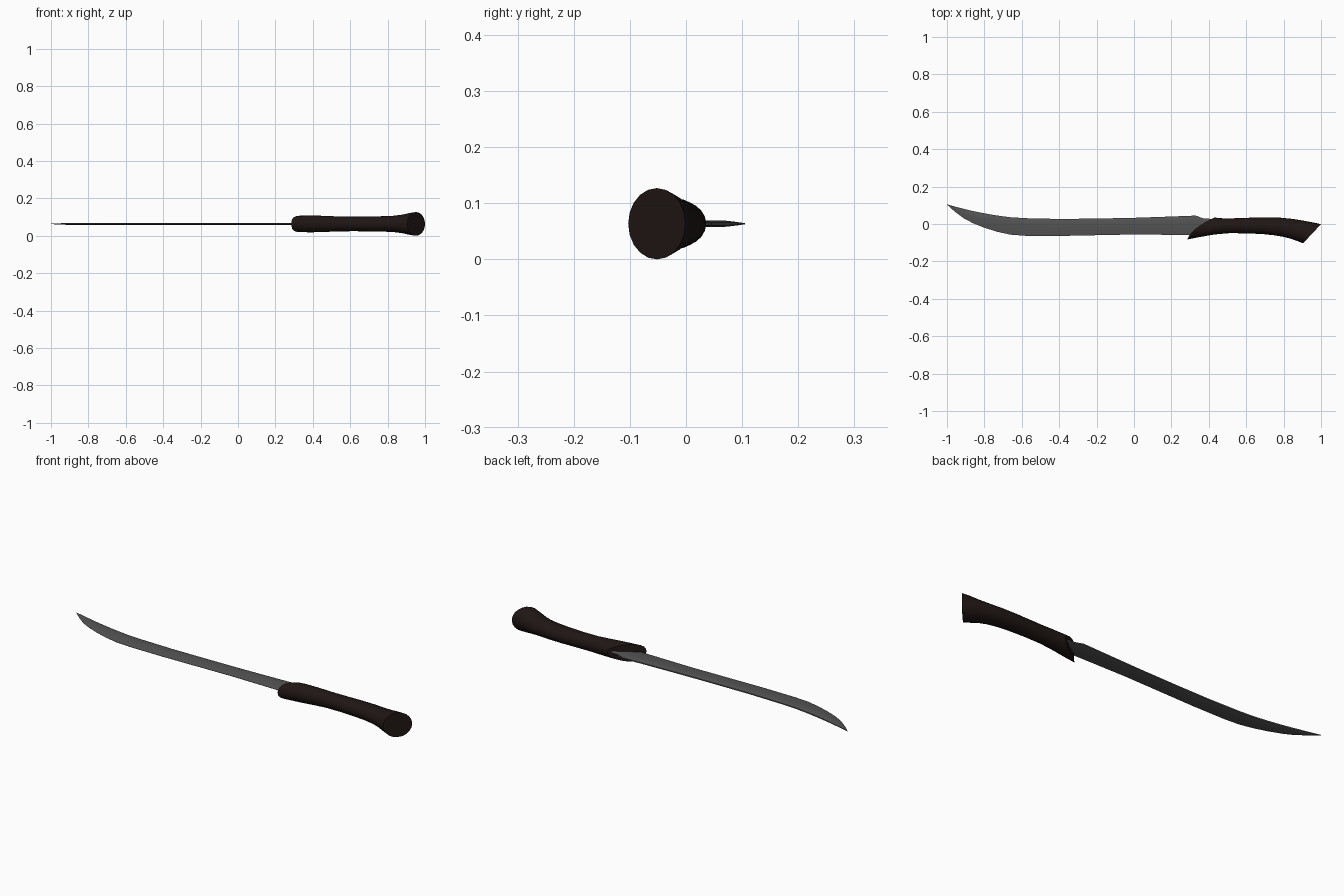
import bpy, bmesh, math

ZC = 0.0635  # height of the knife's mid plane


def material(name, rgb):
    m = bpy.data.materials.new(name)
    m.diffuse_color = (*rgb, 1)
    return m


def loft(name, rings, mat, angle):
    """Skin a list of equal-length closed rings and cap both ends."""
    bm = bmesh.new()
    loops = [[bm.verts.new(p) for p in ring] for ring in rings]
    n = len(loops[0])
    for a, b in zip(loops, loops[1:]):
        for i in range(n):
            j = (i + 1) % n
            bm.faces.new((a[i], a[j], b[j], b[i]))
    bm.faces.new(loops[0])
    bm.faces.new(loops[-1])
    bmesh.ops.remove_doubles(bm, verts=bm.verts, dist=1e-5)
    bmesh.ops.recalc_face_normals(bm, faces=bm.faces)
    me = bpy.data.meshes.new(name)
    bm.to_mesh(me)
    bm.free()
    ob = bpy.data.objects.new(name, me)
    bpy.context.collection.objects.link(ob)
    me.materials.append(mat)
    bpy.context.view_layer.objects.active = ob
    ob.select_set(True)
    bpy.ops.object.shade_smooth_by_angle(angle=math.radians(angle))
    ob.select_set(False)
    return ob


steel = material("dark_steel", (0.09, 0.09, 0.09))
wood = material("dark_wood", (0.014, 0.008, 0.007))

# Blade: x, cutting edge y, spine y, half thickness
blade_stations = [
    (-1.00, 0.104, 0.105, 0.001), (-0.96, 0.068, 0.094, 0.003),
    (-0.91, 0.030, 0.081, 0.005), (-0.86, 0.004, 0.069, 0.006),
    (-0.80, -0.020, 0.057, 0.006), (-0.73, -0.042, 0.045, 0.006),
    (-0.66, -0.057, 0.036, 0.006), (-0.58, -0.063, 0.031, 0.006),
    (-0.40, -0.064, 0.027, 0.006), (-0.20, -0.060, 0.029, 0.006),
    (0.00, -0.056, 0.033, 0.006), (0.20, -0.058, 0.040, 0.006),
    (0.33, -0.060, 0.045, 0.006), (0.37, -0.045, 0.030, 0.006),
    (0.44, -0.035, 0.026, 0.006),
]
# Cross-section: fraction from edge to spine, fraction of half thickness
section = [(0, 0.1), (0.3, 0.8), (0.6, 1), (0.9, 1), (1, 0.5)]
section += [(t, -h) for t, h in reversed(section)]
loft("blade", [[(x, lo + (hi - lo) * t, ZC + h * th) for t, h in section]
               for x, lo, hi, th in blade_stations], steel, 25)

# Handle: lower outline x, y, upper outline x, y, half width, forward bulge
handle_stations = [
    (0.285, -0.083, 0.430, 0.035, 0.044, 0.026),
    (0.350, -0.070, 0.460, 0.031, 0.045, 0.012),
    (0.430, -0.056, 0.500, 0.030, 0.043, 0),
    (0.510, -0.049, 0.550, 0.031, 0.040, 0),
    (0.610, -0.050, 0.630, 0.034, 0.039, 0),
    (0.700, -0.055, 0.710, 0.036, 0.040, 0),
    (0.755, -0.061, 0.780, 0.034, 0.041, 0),
    (0.800, -0.069, 0.850, 0.027, 0.043, 0),
    (0.840, -0.079, 0.910, 0.017, 0.049, 0),
    (0.875, -0.092, 0.960, 0.008, 0.058, 0),
    (0.904, -0.103, 1.000, -0.001, 0.0635, 0),
]
rings = []
for lx, ly, ux, uy, w, bulge in handle_stations:
    ring = []
    for k in range(20):
        a = 2 * math.pi * k / 20
        t = 0.5 + 0.5 * math.cos(a)
        ring.append((lx + (ux - lx) * t - bulge * math.sin(a) ** 2,
                     ly + (uy - ly) * t, ZC + w * math.sin(a)))
    rings.append(ring)
loft("handle", rings, wood, 40)
